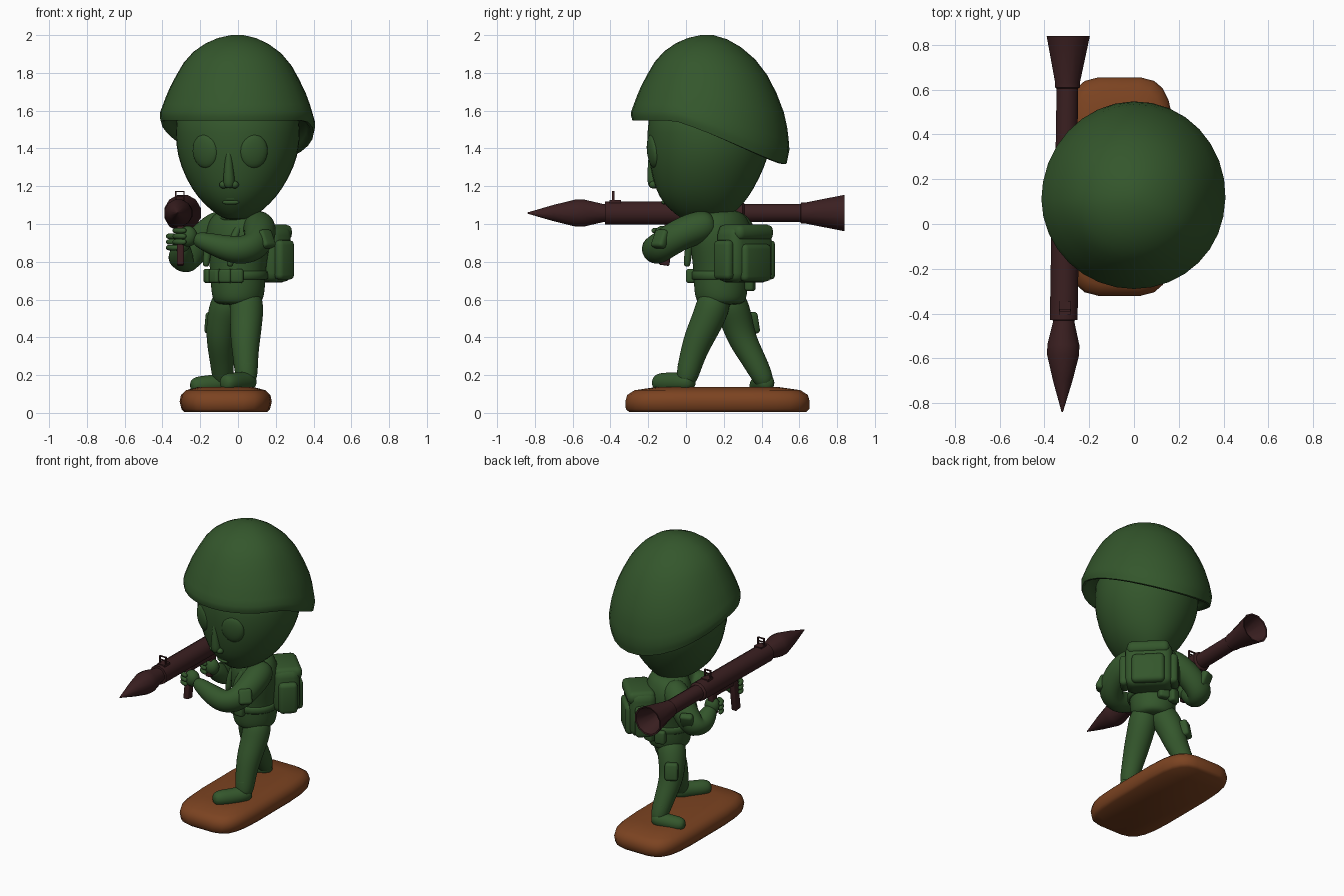
import bpy, bmesh, math
from mathutils import Vector, Matrix

if "Cube" in bpy.data.objects:
    bpy.data.objects.remove(bpy.data.objects["Cube"])


def material(name, rgb):
    m = bpy.data.materials.new(name)
    m.diffuse_color = (*rgb, 1)
    m.use_nodes = True
    m.node_tree.nodes["Principled BSDF"].inputs["Base Color"].default_value = m.diffuse_color
    return m


GREEN = material("army green", (0.034, 0.094, 0.025))
BROWN = material("earth brown", (0.2, 0.056, 0.015))
DARK = material("dark metal", (0.043, 0.014, 0.015))


def finish(name, bm, mat, sub=0, angle=40, bevel=0):
    bmesh.ops.recalc_face_normals(bm, faces=bm.faces)
    me = bpy.data.meshes.new(name)
    bm.to_mesh(me)
    bm.free()
    ob = bpy.data.objects.new(name, me)
    bpy.context.collection.objects.link(ob)
    me.materials.append(mat)
    if bevel:
        b = ob.modifiers.new("round", "BEVEL")
        b.width, b.segments = bevel, 3
        sub, angle = 0, 180
    if sub:
        ob.modifiers.new("smooth", "SUBSURF").levels = sub
        ob.modifiers["smooth"].render_levels = sub
        me.polygons.foreach_set("use_smooth", [True] * len(me.polygons))
    else:
        bpy.ops.object.select_all(action="DESELECT")
        ob.select_set(True)
        bpy.context.view_layer.objects.active = ob
        bpy.ops.object.shade_smooth_by_angle(angle=math.radians(angle))
    return ob


def skin(rings):
    """Join rings of points into a capped tube."""
    bm = bmesh.new()
    vs = [[bm.verts.new(p) for p in r] for r in rings]
    n = len(vs[0])
    for a, b in zip(vs, vs[1:]):
        for i in range(n):
            j = (i + 1) % n
            bm.faces.new((a[i], a[j], b[j], b[i]))
    bm.faces.new(vs[0])
    bm.faces.new(vs[-1])
    return bm


def loft(name, rows, mat, yaw=0, pivot=(0, 0), n=16, power=2, **kw):
    """Stacked ovals: rows of (z, x centre, y centre, x radius, y radius)."""
    rot = Matrix.Rotation(math.radians(yaw), 3, "Z")
    piv = Vector((*pivot, 0))
    rings = []
    for z, cx, cy, rx, ry in rows:
        ring = []
        for i in range(n):
            a = 2 * math.pi * (i + 0.5) / n
            c, s = math.cos(a), math.sin(a)
            e = 2 / power
            p = Vector((cx + rx * math.copysign(abs(c) ** e, c),
                        cy + ry * math.copysign(abs(s) ** e, s), z))
            ring.append(rot @ (p - piv) + piv)
        rings.append(ring)
    return finish(name, skin(rings), mat, **kw)


def sweep(name, path, mat=GREEN, n=10, rounded=True, sub=2, **kw):
    """Round limb through (x, y, z, radius) points."""
    pts = [Vector(p[:3]) for p in path]
    rad = [p[3] for p in path]
    if rounded:
        d0, d1 = (pts[0] - pts[1]).normalized(), (pts[-1] - pts[-2]).normalized()
        pts = [pts[0] + d0 * rad[0] * 0.75] + pts + [pts[-1] + d1 * rad[-1] * 0.75]
        rad = [rad[0] * 0.6] + rad + [rad[-1] * 0.6]
    rings, t, u = [], None, None
    for i, p in enumerate(pts):
        d = (pts[min(i + 1, len(pts) - 1)] - pts[max(i - 1, 0)]).normalized()
        if t is None:
            u = d.orthogonal().normalized()
        else:
            u = t.rotation_difference(d) @ u
        t, v = d, d.cross(u)
        rings.append([p + rad[i] * (u * math.cos(2 * math.pi * k / n) + v * math.sin(2 * math.pi * k / n))
                      for k in range(n)])
    return finish(name, skin(rings), mat, sub=sub, **kw)


def box(name, loc, size, yaw=0, mat=GREEN, bevel=0.02, tilt=0):
    bm = bmesh.new()
    bmesh.ops.create_cube(bm, size=1, matrix=Matrix.Translation(loc) @ Matrix.Rotation(math.radians(yaw), 4, "Z")
                          @ Matrix.Rotation(math.radians(tilt), 4, "X") @ Matrix.Diagonal((*size, 1)))
    return finish(name, bm, mat, bevel=bevel, angle=30)


def ball(name, loc, size, yaw=0, tilt=0):
    bm = bmesh.new()
    bmesh.ops.create_uvsphere(bm, u_segments=20, v_segments=12, radius=1,
                              matrix=Matrix.Translation(loc) @ Matrix.Rotation(math.radians(yaw), 4, "Z")
                              @ Matrix.Rotation(math.radians(tilt), 4, "X") @ Matrix.Diagonal((*size, 1)))
    return finish(name, bm, GREEN, angle=180)


# Base
loft("base", [(z, -0.065, 0.167, 0.245 * s, 0.49 * q) for z, s, q in
              ((0.005, 0.9, 0.96), (0.02, 0.96, 0.995), (0.06, 1, 1), (0.095, 0.97, 0.98), (0.12, 0.86, 0.9),
               (0.137, 0.6, 0.66))], BROWN, n=24, power=4.2, angle=50)

# Head
HEAD_YAW, HEAD = -9, Vector((0, 0.13, 0))
loft("head", [(z, 0, (f + b) / 2, r, (b - f) / 2) for z, r, f, b in
              ((1.02, 0.05, -0.01, 0.2), (1.05, 0.11, -0.06, 0.25), (1.11, 0.18, -0.125, 0.31),
               (1.18, 0.24, -0.165, 0.36), (1.3, 0.305, -0.195, 0.42), (1.42, 0.335, -0.21, 0.46),
               (1.55, 0.335, -0.21, 0.45), (1.65, 0.3, -0.17, 0.4))],
     GREEN, HEAD_YAW, HEAD[:2], n=20, sub=1)


def on_head(x, y, z, yaw=HEAD_YAW):
    return Matrix.Rotation(math.radians(yaw), 3, "Z") @ (Vector((x, y, z)) - HEAD) + HEAD


# Face
for side, label in ((-1, "right"), (1, "left")):
    ball(label + "_eye", on_head(side * 0.13, -0.158, 1.385), (0.076, 0.028, 0.09), HEAD_YAW + side * 22, 6)
    ball(label + "_nostril", on_head(side * 0.03, -0.172, 1.208), (0.022, 0.022, 0.02))
sweep("nose", [(*on_head(0, y, z), r) for y, z, r in
               ((-0.185, 1.37, 0.018), (-0.183, 1.28, 0.027), (-0.175, 1.215, 0.036))])
for dz in (-0.01, 0.01):
    sweep("lip", [(*on_head(x, y, 1.125 + dz), 0.012) for x, y in
                  ((-0.035, -0.115), (0, -0.125), (0.035, -0.115))], sub=1)

# Helmet: a dome over a rim that dips toward the back
N = 32
DOME = [(0.78, 0.08), (0.9, 0.0), (0.95, -0.05), (0.985, -0.05), (1, 0), (1, 0.06), (0.965, 0.15), (0.925, 0.25),
        (0.87, 0.37), (0.785, 0.52), (0.69, 0.67), (0.565, 0.8), (0.41, 0.9), (0.25, 0.965), (0.08, 1)]
rings = []
for f, t in DOME:
    ring = []
    for k in range(N):
        a = 2 * math.pi * k / N
        s = math.sin(a)
        zr = 1.57 - 0.22 * max(0, ((s + 1) / 2 - 0.35) / 0.65) ** 1.3
        r = f * (1 + 0.1 * max(0, s) * math.sin(math.pi * max(0, t)))
        ring.append(on_head(0.41 * math.cos(a) * r, 0.11 + (0.43 if s > 0 else 0.4) * s * r, zr + (2 - zr) * t, -11))
    rings.append(ring)
finish("helmet", skin(rings), GREEN, angle=60)

# Torso and belt
loft("torso", [(z, 0, 0.185, rx, ry) for z, rx, ry in
               ((0.57, 0.1, 0.1), (0.59, 0.138, 0.138), (0.68, 0.15, 0.145), (0.74, 0.15, 0.145),
                (0.85, 0.175, 0.15), (0.95, 0.195, 0.155), (1.03, 0.17, 0.13), (1.08, 0.1, 0.09))],
     GREEN, -40, (0, 0.185), sub=2)
loft("belt", [(z, 0, 0.185, r, r - 0.005) for z, r in ((0.705, 0.152), (0.712, 0.16), (0.745, 0.16), (0.752, 0.152))],
     GREEN, -40, (0, 0.185), n=24, angle=50)
for i, a in enumerate((195, 222, 246, 268, 75, 105)):
    ar = math.radians(a)
    box("belt_pouch", (0.16 * math.cos(ar), 0.185 + 0.16 * math.sin(ar), 0.725 if i < 4 else 0.69),
        (0.07, 0.05, 0.075 if i < 4 else 0.09), a + 90, bevel=0.015)
sweep("neck_collar", [(0, 0.15, 1.0, 0.13), (0, 0.15, 1.07, 0.11)], rounded=False)

# Backpack, turned with the shoulders
PACK = Vector((0.135, 0.31, 0.84))


def on_pack(x, y, z):
    return PACK + Matrix.Rotation(math.radians(-45), 3, "Z") @ Vector((x, y, z))


box("backpack", PACK, (0.3, 0.17, 0.3), -45, bevel=0.05)
box("backpack_lid", on_pack(0, 0.01, 0.115), (0.27, 0.18, 0.085), -45, bevel=0.035)
box("backpack_pocket", on_pack(0, 0.08, -0.045), (0.21, 0.06, 0.2), -45, bevel=0.028)
for side in (-1, 1):
    box("backpack_side_pocket", on_pack(side * 0.155, 0, -0.03), (0.06, 0.12, 0.21), -45, bevel=0.026)
    sweep("shoulder_strap", [(*on_pack(side * 0.09, y, z), 0.022) for y, z in
                             ((-0.07, 0.12), (-0.12, 0.2), (-0.23, 0.2), (-0.32, 0.1), (-0.34, -0.05))], sub=1)

# Arms
sweep("left_arm", [(0.11, 0.09, 0.99, 0.095), (0.12, -0.03, 0.95, 0.09), (0.09, -0.14, 0.875, 0.085),
                   (0.0, -0.17, 0.855, 0.082), (-0.11, -0.155, 0.885, 0.065), (-0.2, -0.14, 0.915, 0.048)])
sweep("right_arm", [(-0.1, 0.26, 0.99, 0.095), (-0.2, 0.31, 0.91, 0.088), (-0.29, 0.32, 0.805, 0.088),
                    (-0.305, 0.25, 0.805, 0.078), (-0.3, 0.17, 0.87, 0.055)])
box("left_sleeve_pocket", (0.15, -0.135, 0.92), (0.085, 0.05, 0.1), 45, bevel=0.018, tilt=-25)
box("right_sleeve_pocket", (-0.27, 0.375, 0.88), (0.085, 0.05, 0.1), 200, bevel=0.018, tilt=25)
for label, x, y, z in (("left", -0.265, -0.125, 0.935), ("right", -0.3, 0.14, 0.905)):
    ball(label + "_hand", (x, y, z), (0.05, 0.045, 0.055))
    for k in range(3):
        sweep(label + "_finger", [(x - 0.02, y - 0.045, z + 0.03 - 0.03 * k, 0.016),
                                  (x - 0.06, y - 0.03, z + 0.03 - 0.03 * k, 0.016),
                                  (x - 0.07, y + 0.01, z + 0.03 - 0.03 * k, 0.015)], sub=1)

# Legs, boots and thigh holster
sweep("left_leg", [(0.045, 0.15, 0.59, 0.098), (0.045, 0.12, 0.5, 0.092), (0.038, 0.065, 0.39, 0.084),
                   (0.04, 0.03, 0.29, 0.07), (0.045, 0.005, 0.19, 0.064)])
sweep("right_leg", [(-0.05, 0.23, 0.59, 0.1), (-0.08, 0.265, 0.5, 0.092), (-0.095, 0.295, 0.39, 0.08),
                    (-0.085, 0.36, 0.28, 0.068), (-0.08, 0.41, 0.18, 0.06)])
sweep("left_boot", [(0.05, 0.005, 0.165, 0.06), (0.01, -0.06, 0.16, 0.056), (-0.05, -0.135, 0.16, 0.058)])
sweep("right_boot", [(-0.08, 0.42, 0.16, 0.058), (-0.14, 0.4, 0.15, 0.052), (-0.215, 0.38, 0.145, 0.053)])
sweep("left_boot_cuff", [(0.04, 0.02, 0.26, 0.068), (0.045, 0.01, 0.225, 0.072)], rounded=False, sub=1)
sweep("right_boot_cuff", [(-0.085, 0.375, 0.255, 0.067), (-0.083, 0.39, 0.225, 0.07)], rounded=False, sub=1)
box("holster", (-0.13, 0.345, 0.475), (0.085, 0.06, 0.115), 30, bevel=0.018, tilt=10)


# Launcher: stepped tube, hollow flare, warhead, sights and grips
def turned(name, rows, n=12):
    rings = [[(-0.307 + 0.016 * y + r * math.cos(2 * math.pi * (k + 0.5) / n), y,
               1.058 + r * math.sin(2 * math.pi * (k + 0.5) / n)) for k in range(n)] for y, r in rows]
    finish(name, skin(rings), DARK, angle=32)


turned("launch_tube", ((-0.43, 0.05), (-0.429, 0.064), (0.3, 0.064), (0.31, 0.05), (0.605, 0.05), (0.61, 0.057),
                       (0.63, 0.057), (0.84, 0.1), (0.838, 0.09), (0.66, 0.04)))
turned("warhead", ((-0.42, 0.05), (-0.44, 0.05), (-0.54, 0.074), (-0.585, 0.074), (-0.7, 0.045), (-0.84, 0.003)))
for label, y in (("front_sight", -0.385), ("rear_sight", 0.2)):
    for dx in (-0.022, 0.022):
        box(label + "_post", (-0.308 + dx, y, 1.14), (0.007, 0.012, 0.07), 0, DARK, 0)
    for z in (1.148, 1.172):
        box(label + "_bar", (-0.308, y, z), (0.05, 0.01, 0.006), 0, DARK, 0)
    box(label + "_mount", (-0.308, y + 0.01, 1.118), (0.055, 0.06, 0.016), 0, DARK, 0)
for label, y, low in (("front_grip", -0.1, 0.78), ("rear_grip", 0.14, 0.84)):
    box(label, (-0.305, y, (low + 1.01) / 2), (0.038, 0.055, 1.01 - low), 0, DARK, 0.008, tilt=-8)
box("trigger_housing", (-0.305, 0.03, 0.985), (0.035, 0.2, 0.04), 0, DARK, 0.006)
